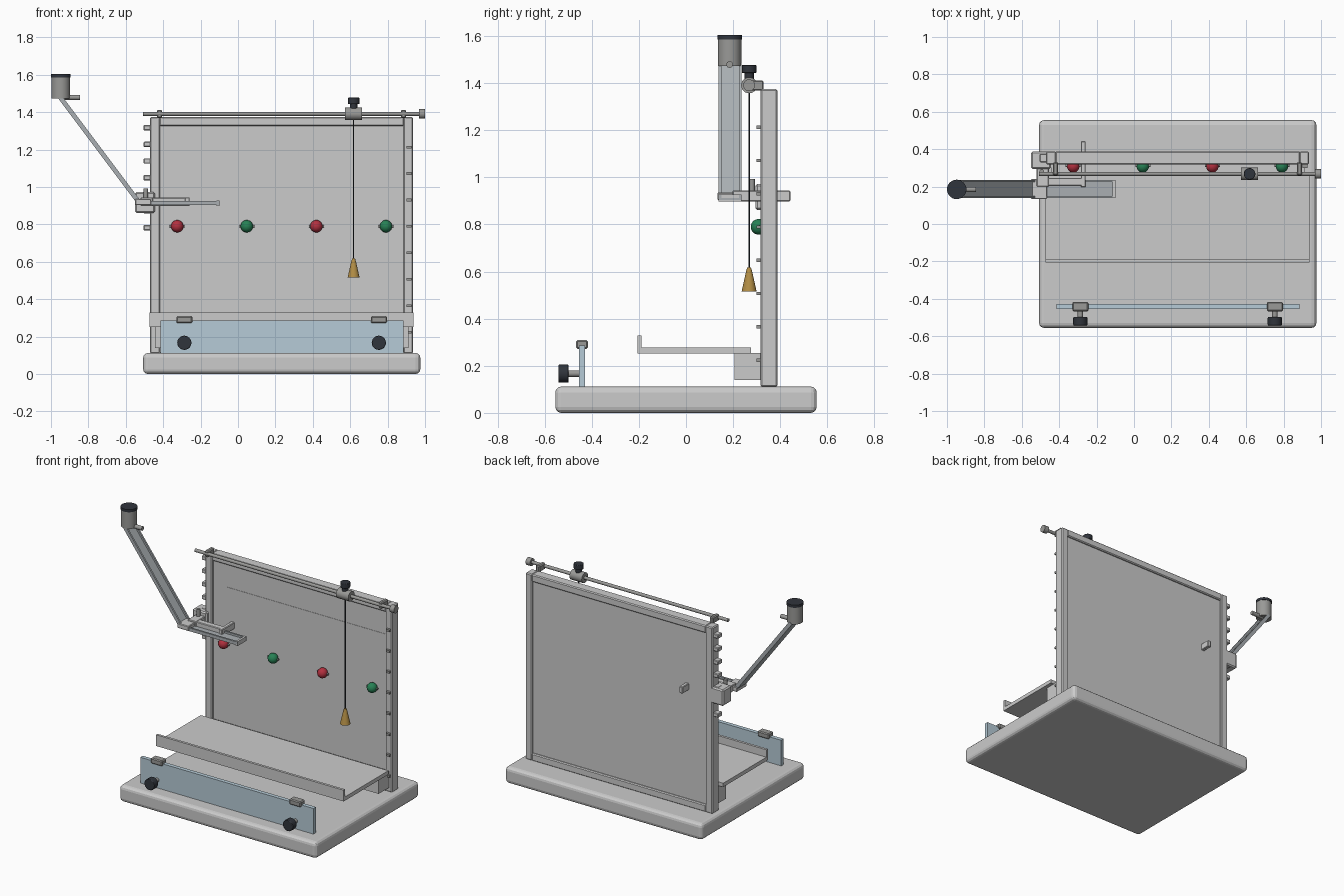
import bpy, bmesh, math
from mathutils import Vector

if "Cube" in bpy.data.objects:
    bpy.data.objects.remove(bpy.data.objects["Cube"])


def mat(name, r, g, b):
    m = bpy.data.materials.new(name)
    m.diffuse_color = (r, g, b, 1)
    m.use_nodes = True
    m.node_tree.nodes["Principled BSDF"].inputs["Base Color"].default_value = m.diffuse_color
    return m


DARK = mat("dark", 0.03, 0.035, 0.045)
METAL = mat("metal", 0.32, 0.32, 0.31)
RED = mat("red", 0.45, 0.03, 0.05)
GREEN = mat("green", 0.02, 0.22, 0.09)
BRASS = mat("brass", 0.45, 0.27, 0.06)
BLUE = mat("pale_blue", 0.47, 0.6, 0.68)
STEEL = mat("steel", 0.4, 0.43, 0.45)


def finish(name, bm, m=None, bevel=0, segs=1, smooth=False):
    bmesh.ops.recalc_face_normals(bm, faces=bm.faces)
    me = bpy.data.meshes.new(name)
    bm.to_mesh(me)
    bm.free()
    ob = bpy.data.objects.new(name, me)
    bpy.context.collection.objects.link(ob)
    if m:
        me.materials.append(m)
    if bevel:
        b = ob.modifiers.new("bevel", "BEVEL")
        b.width, b.segments = bevel, segs
    if smooth:
        bpy.ops.object.select_all(action="DESELECT")
        bpy.context.view_layer.objects.active = ob
        ob.select_set(True)
        bpy.ops.object.shade_smooth_by_angle(angle=math.radians(35))
    return ob


def box(name, x, y, z, m=None, bevel=0, segs=1):
    bm = bmesh.new()
    bmesh.ops.create_cube(bm, size=1)
    for v in bm.verts:
        v.co = Vector(r[0] + (c + 0.5) * (r[1] - r[0]) for c, r in zip(v.co, (x, y, z)))
    return finish(name, bm, m, bevel, segs)


def rod(name, p, q, r, m=None, r2=None, n=24, bevel=0):
    p, q = Vector(p), Vector(q)
    bm = bmesh.new()
    bmesh.ops.create_cone(bm, cap_ends=True, segments=n, radius1=r,
                          radius2=r if r2 is None else r2, depth=(q - p).length)
    rot = (q - p).to_track_quat("Z", "Y").to_matrix()
    for v in bm.verts:
        v.co = rot @ v.co + (p + q) / 2
    return finish(name, bm, m, bevel, 2, smooth=True)


def extrude_y(name, pts, y0, y1, m=None):
    bm = bmesh.new()
    f = bm.faces.new([bm.verts.new((x, y0, z)) for x, z in pts])
    g = bmesh.ops.extrude_face_region(bm, geom=[f])["geom"]
    for v in g:
        if isinstance(v, bmesh.types.BMVert):
            v.co.y = y1
    return finish(name, bm, m)


# base slab
box("base", (-0.507, 0.975), (-0.555, 0.555), (0, 0.112), bevel=0.025, segs=3)

# upright frame and board
FY = (0.317, 0.388)
box("frame_left", (-0.47, -0.417), FY, (0.11, 1.375), bevel=0.006)
box("frame_right", (0.885, 0.935), FY, (0.11, 1.375), bevel=0.006)
box("frame_top", (-0.42, 0.888), FY, (1.325, 1.375), bevel=0.006)
box("frame_bottom", (-0.42, 0.888), FY, (0.11, 0.16), bevel=0.006)
box("board", (-0.43, 0.9), (0.332, 0.375), (0.13, 1.35))
box("board_sheet", (-0.31, 0.886), (0.33, 0.334), (0.16, 1.168))

# notch pegs up the two posts
for i in range(7):
    z = 1.317 - i * 0.0892
    box(f"left_peg_{i}", (-0.505, -0.46), (0.33, 0.375), (z - 0.014, z + 0.014), bevel=0.004)
for i in range(8):
    z = 1.213 - i * 0.1413
    box(f"right_peg_{i}", (0.9, 0.927), (0.3, 0.32), (z - 0.007, z + 0.007), METAL)

# target balls with cross pins
for i, m in enumerate((RED, GREEN, RED, GREEN)):
    x = -0.325 + i * 0.372
    bm = bmesh.new()
    bmesh.ops.create_uvsphere(bm, u_segments=24, v_segments=14, radius=0.033)
    bmesh.ops.translate(bm, vec=(x, 0.308, 0.79), verts=bm.verts)
    finish(f"ball_{i}", bm, m, smooth=True)
    rod(f"ball_pin_{i}", (x - 0.04, 0.312, 0.79), (x + 0.04, 0.312, 0.79), 0.007, METAL, n=12)

# catch tray with lip and support rail
box("tray", (-0.472, 0.937), (-0.203, 0.275), (0.252, 0.278))
box("tray_lip", (-0.472, 0.937), (-0.205, -0.188), (0.252, 0.328))
box("tray_rail", (-0.445, 0.912), (0.205, 0.32), (0.14, 0.254))

# front strip with clips and thumb screws
box("front_strip", (-0.415, 0.885), (-0.455, -0.428), (0.11, 0.286), BLUE)
for i, x in enumerate((-0.287, 0.753)):
    box(f"strip_clip_{i}", (x - 0.043, x + 0.043), (-0.467, -0.416), (0.272, 0.309), METAL, 0.006)
    rod(f"screw_stem_{i}", (x, -0.5, 0.167), (x, -0.45, 0.167), 0.014, METAL)
    rod(f"screw_knob_{i}", (x, -0.542, 0.167), (x, -0.498, 0.167), 0.038, DARK, bevel=0.004)

# top rail, brackets and end stop
RY, RZ = 0.268, 1.391
rod("top_rail", (-0.507, RY, RZ), (0.99, RY, RZ), 0.011, METAL)
rod("rail_stop", (0.967, RY, RZ), (1.0, RY, RZ), 0.025, METAL)
for i, x in enumerate((-0.42, 0.885)):
    box(f"rail_bracket_{i}", (x - 0.014, x + 0.014), (0.26, 0.33), (1.368, 1.412), METAL, 0.006)

# slider with knob, cord and plumb bob
PX = 0.618
rod("slider", (PX - 0.046, RY, RZ), (PX + 0.046, RY, RZ), 0.034, METAL)
rod("slider_neck", (PX, RY, 1.41), (PX, RY, 1.455), 0.02, DARK)
rod("slider_knob", (PX, RY, 1.443), (PX, RY, 1.477), 0.031, DARK, bevel=0.003)
rod("cord", (PX, RY, 0.6), (PX, RY, 1.37), 0.0035, DARK, n=8)
rod("plumb_bob", (PX, RY, 0.515), (PX, RY, 0.605), 0.032, BRASS, 0.012)
rod("bob_cap", (PX, RY, 0.6), (PX, RY, 0.617), 0.013, BRASS, 0.008)

# clamp on the left post with arm and through bar
box("clamp", (-0.55, -0.443), (0.295, 0.388), (0.862, 0.972), bevel=0.008)
box("clamp_link", (-0.52, -0.455), (0.2, 0.31), (0.898, 0.944), bevel=0.004)
rod("clamp_pin", (-0.493, 0.28, 0.93), (-0.493, 0.28, 0.993), 0.012, METAL)
box("arm", (-0.46, -0.258), (0.205, 0.247), (0.897, 0.943), bevel=0.004)
box("through_bar", (-0.284, -0.258), (0.197, 0.443), (0.898, 0.944), bevel=0.004)

# level track with side rims and end stop
TY = (0.138, 0.236)
RIMS = ((TY[0], TY[0] + 0.012), (TY[1] - 0.012, TY[1]))
box("track_floor", (-0.545, -0.1), TY, (0.903, 0.912), STEEL)
for i, r in enumerate(RIMS):
    box(f"track_rim_{i}", (-0.545, -0.1), r, (0.903, 0.925), STEEL)
box("track_stop", (-0.115, -0.1), TY, (0.898, 0.928))
box("ramp_foot", (-0.55, -0.465), (0.133, 0.24), (0.903, 0.936), bevel=0.004)

# inclined ramp channel
A, B = Vector((-0.535, 0.925)), Vector((-0.95, 1.478))
d = (B - A).normalized()
nrm = Vector((d.y, -d.x))


def ramp_section(lo, hi):
    return [A + nrm * lo, B + nrm * lo, B + nrm * hi, A + nrm * hi]


extrude_y("ramp_floor", ramp_section(-0.012, 0.0), *TY, STEEL)
for i, r in enumerate(RIMS):
    extrude_y(f"ramp_rim_{i}", ramp_section(-0.012, 0.012), *r, STEEL)

# release cup at the top of the ramp
CX, CY = -0.948, 0.185
rod("cup", (CX, CY, 1.472), (CX, CY, 1.59), 0.05, METAL, n=32)
rod("cup_rim", (CX, CY, 1.586), (CX, CY, 1.604), 0.052, DARK, n=32)
rod("cup_outlet", (-0.95, CY, 1.479), (-0.845, CY, 1.479), 0.014, METAL)
